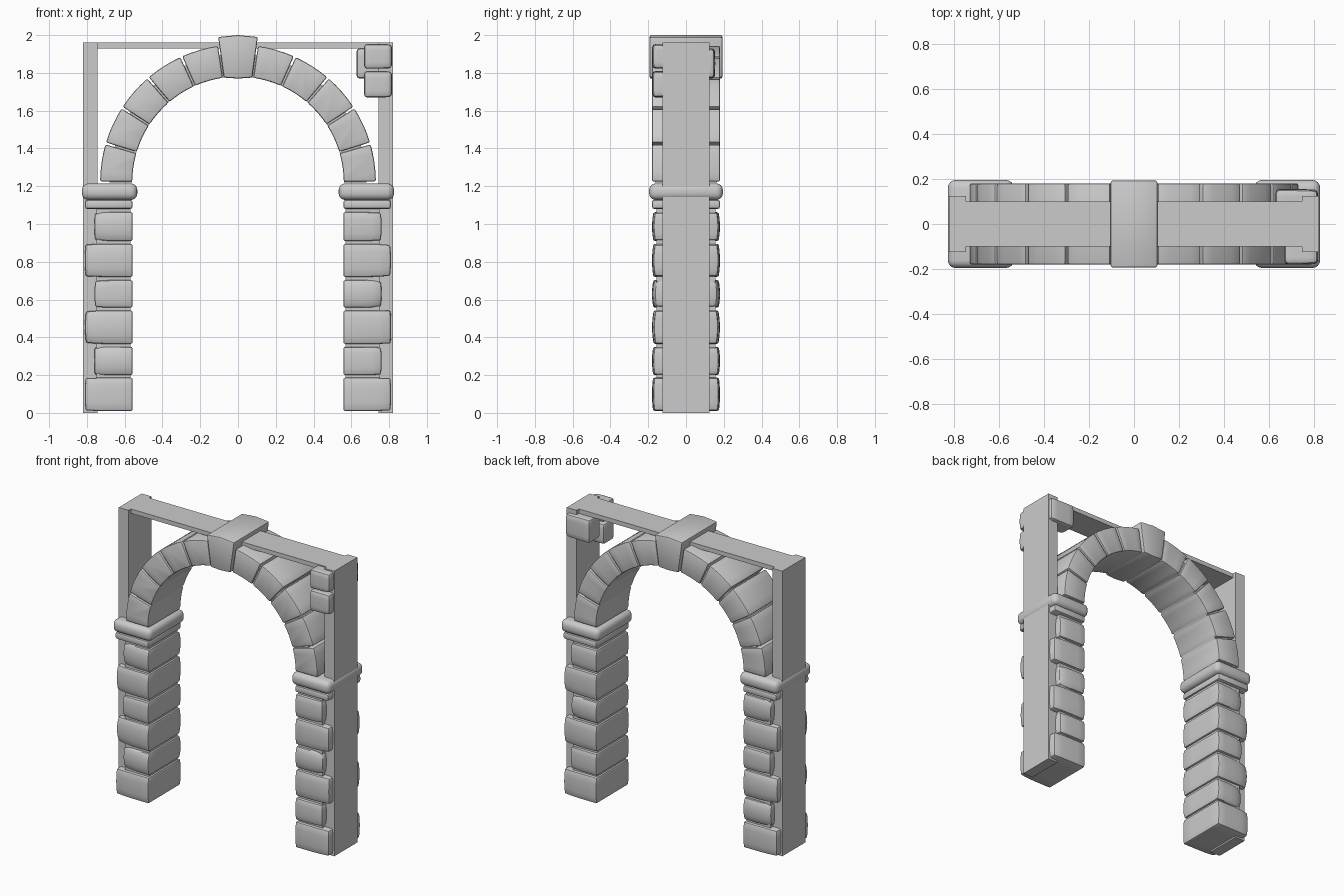
import bpy, bmesh, random
from math import radians, sin, cos
from mathutils import Vector

random.seed(4)
cube = bpy.data.objects.get("Cube")
if cube:
    bpy.data.objects.remove(cube)

stone = bpy.data.materials.new("grey_stone")
stone.use_nodes = True
GREY = (0.6, 0.6, 0.6, 1)
stone.diffuse_color = GREY
stone.node_tree.nodes["Principled BSDF"].inputs["Base Color"].default_value = GREY


def finish(bm, name, bevel=0.0, segments=2):
    """Round the hard edges and turn the bmesh into an object."""
    bmesh.ops.recalc_face_normals(bm, faces=bm.faces)
    if bevel:
        hard = [e for e in bm.edges if e.calc_face_angle(0) > radians(45)]
        bmesh.ops.bevel(bm, geom=hard, offset=bevel, segments=segments,
                        profile=0.5, affect='EDGES', clamp_overlap=True)
    mesh = bpy.data.meshes.new(name)
    bm.to_mesh(mesh)
    bm.free()
    for p in mesh.polygons:
        p.use_smooth = True
    mesh.set_sharp_from_angle(angle=radians(35))
    mesh.materials.append(stone)
    obj = bpy.data.objects.new(name, mesh)
    bpy.context.collection.objects.link(obj)
    return obj


def block(name, x, y, z, bevel=0.0, segments=2, taper=0.0, bulge=0.0):
    """Box between limits; taper narrows the outer end, bulge swells the y faces."""
    lo, hi = Vector((x[0], y[0], z[0])), Vector((x[1], y[1], z[1]))
    mid, half = (lo + hi) / 2, (hi - lo) / 2
    bm = bmesh.new()
    bmesh.ops.create_cube(bm, size=2)
    if taper or bulge:
        bmesh.ops.subdivide_edges(bm, edges=bm.edges[:], cuts=3, use_grid_fill=True)
    side = 1 if mid.x > 0 else -1
    for v in bm.verts:
        p = v.co.copy()
        out = max(0, p.x * side)
        p.z *= 1 - taper * out ** 2
        p.y *= 1 - bulge * (v.co.z ** 2 * 0.5 + out ** 2 * 0.6)
        if out > 0:
            p.x *= 1 - taper * v.co.z ** 2 * 0.6
        v.co = mid + Vector(p[i] * half[i] for i in range(3))
    return finish(bm, name, bevel, segments)


def prism(name, outline, depth, bevel=0.0):
    """Extrude an outline in the xz plane symmetrically along y."""
    bm = bmesh.new()
    face = bm.faces.new([bm.verts.new((x, -depth, z)) for x, z in outline])
    new = bmesh.ops.extrude_face_region(bm, geom=[face])["geom"]
    for v in new:
        if isinstance(v, bmesh.types.BMVert):
            v.co.y = depth
    return finish(bm, name, bevel)


SPRING = 1.22


def arc(radius, start, end, steps):
    return [(radius * cos(radians(start + (end - start) * i / steps)),
             SPRING + radius * sin(radians(start + (end - start) * i / steps)))
            for i in range(steps + 1)]


def ring(inner, outer, start, end, steps):
    return arc(outer, start, end, steps) + arc(inner, end, start, steps)


# Frame: two square posts and a thin top beam
for side, label in ((1, "left"), (-1, "right")):
    block(label + "_post", sorted((side * 0.745, side * 0.82)), (-0.125, 0.125), (0, 1.96))
block("top_beam", (-0.78, 0.78), (-0.1, 0.1), (1.93, 1.96))

# Pillars: a core with alternating long and short stones, and a capital
courses = [(0.01, 0.187), (0.2, 0.35), (0.365, 0.543),
           (0.557, 0.703), (0.72, 0.895), (0.91, 1.063)]
for side, label in ((1, "left"), (-1, "right")):
    def span(a, b):
        return sorted((side * a, side * b))
    block(label + "_pillar_core", span(0.57, 0.75), (-0.155, 0.155), (0.02, 1.2))
    for i, z in enumerate(courses):
        reach = 0.76 if i % 2 else 0.81
        block(f"{label}_pillar_stone_{i + 1}", span(0.558, reach), (-0.18, 0.18), z,
              bevel=0.01, taper=random.uniform(0.02, 0.08),
              bulge=random.uniform(0.05, 0.16))
    block(label + "_capital_neck", span(0.558, 0.81), (-0.18, 0.18), (1.08, 1.127), 0.012)
    block(label + "_capital", span(0.533, 0.826), (-0.195, 0.195), (1.127, 1.215), 0.035, 4)

# Arch: smooth lining, five wedge stones each side, larger keystone
prism("arch_lining", ring(0.562, 0.68, 0, 180, 40), 0.165)
KEY = 7.9
STEP = (90 - KEY) / 5
for i in range(5):
    a, b = i * STEP + 0.45, (i + 1) * STEP - 0.45
    for label, start, end in (("left", a, b), ("right", 180 - b, 180 - a)):
        prism(f"{label}_arch_stone_{i + 1}", ring(0.56, 0.73, start, end, 4), 0.18, 0.009)
keystone = [(-0.075, 1.775), (0, 1.77), (0.075, 1.775),
            (0.105, 1.99), (0, 2.0), (-0.105, 1.99)]
prism("keystone", keystone, 0.193, 0.01)

# Loose corner stones at the upper left of the frame
block("corner_stone_upper", (0.668, 0.816), (-0.18, -0.06), (1.822, 1.953), 0.016,
      taper=0.04, bulge=0.1)
block("corner_stone_lower", (0.668, 0.816), (-0.18, -0.06), (1.67, 1.81), 0.016,
      taper=0.04, bulge=0.1)
block("corner_stone_back", (0.628, 0.816), (0.03, 0.155), (1.77, 1.93), 0.016,
      taper=0.04, bulge=0.1)
